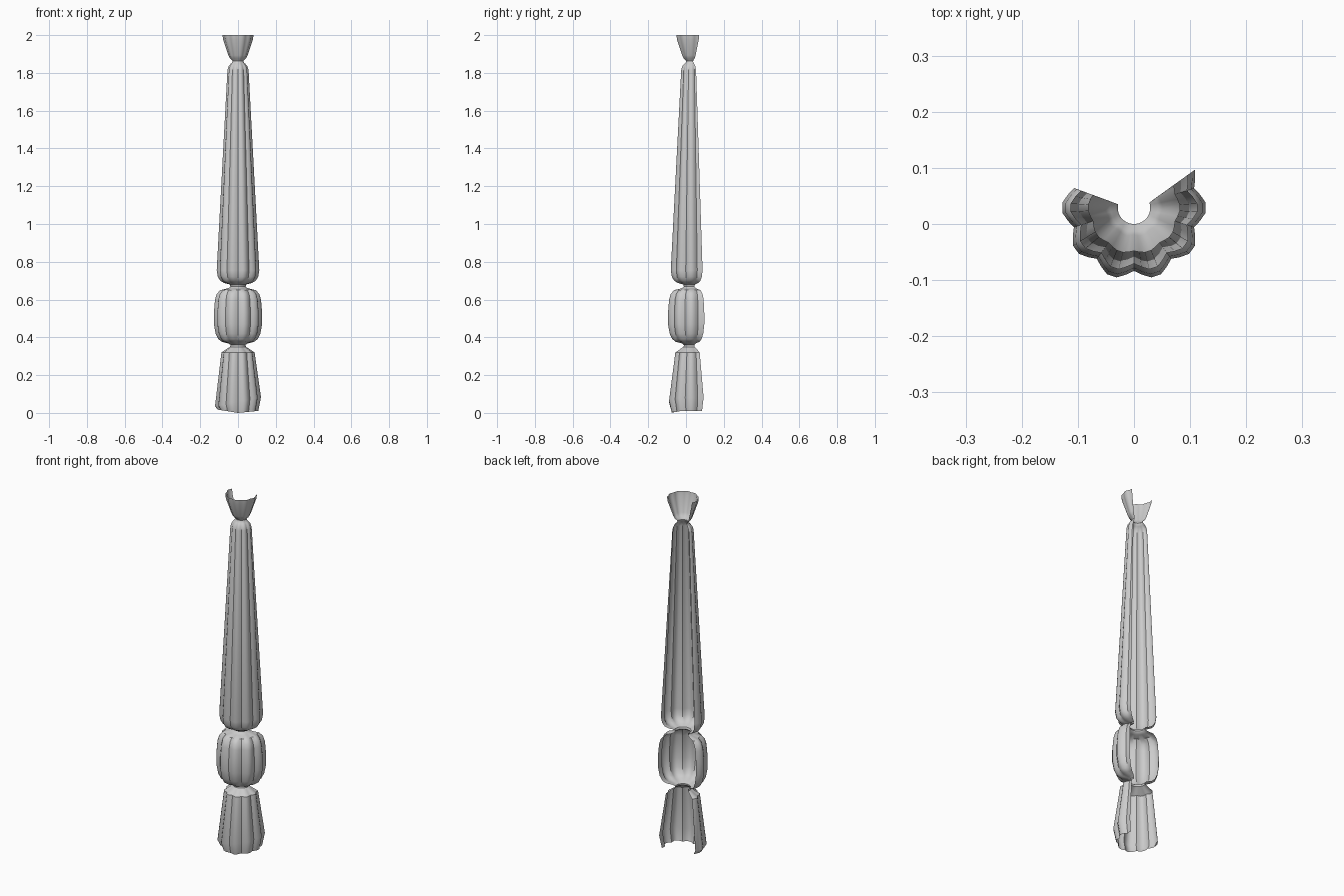
import bpy, bmesh
from math import sin, cos, asin, radians, degrees

if "Cube" in bpy.data.objects:
    bpy.data.objects.remove(bpy.data.objects["Cube"])

AXIS_Y = 0.029      # the turning axis sits slightly behind the centre
STEP = 36           # ten flutes per full turn

# flute angles: two points per rounded ridge, valley and mid points between
ANGLES = sorted(k * STEP + d for k in range(-6, 2) for d in (-11, -4, 4, 11, 18))


def ratio(a, depth):
    """Ridge radius is 1, valley radius is 1 - depth."""
    d = abs((a + 18) % STEP - 18)
    return 1 - depth * max(0, d - 4) / 14


def ring(r, depth):
    """Angles clamped to the two straight open edges at the back."""
    lo = -200 + degrees(asin(0.004 / r))
    hi = 36 - degrees(asin(0.009 / r))
    pts = []
    for a in ANGLES:
        a = min(max(a, lo), hi)
        q = r * ratio(a, depth)
        pts.append((q * cos(radians(a)), q * sin(radians(a))))
    return pts


def fluted_shell(name, profile, adjust=None):
    bm = bmesh.new()
    rows = []
    for i, (z, r, depth) in enumerate(profile):
        row = []
        for x, y in ring(r, depth):
            zz = z + (adjust(i, x, y) if adjust else 0)
            row.append(bm.verts.new((x, y + AXIS_Y, zz)))
        rows.append(row)
    for a, b in zip(rows, rows[1:]):
        for j in range(len(a) - 1):
            bm.faces.new((a[j], a[j + 1], b[j + 1], b[j]))
    bmesh.ops.remove_doubles(bm, verts=bm.verts, dist=0.0002)
    me = bpy.data.meshes.new(name)
    bm.to_mesh(me)
    bm.free()
    ob = bpy.data.objects.new(name, me)
    bpy.context.collection.objects.link(ob)
    bpy.ops.object.select_all(action='DESELECT')
    ob.select_set(True)
    bpy.context.view_layer.objects.active = ob
    bpy.ops.object.shade_smooth_by_angle(angle=radians(35))
    return ob


# uneven chipped bottom edge: bevel line tilts, rim rises to the left
def chipped(i, x, y):
    if i == 0:
        return 0.16 * max(0, -x) + 0.1 * max(0, x)
    if i == 1:
        return 0.2 * x
    return 0


# flared foot
fluted_shell("foot", [
    (0.0, 0.108, 0.12), (0.06, 0.122, 0.12), (0.32, 0.088, 0.11),
    (0.342, 0.055, 0.06), (0.35, 0.042, 0), (0.36, 0.040, 0)], chipped)

# rounded bulb
fluted_shell("bulb", [
    (0.36, 0.040, 0), (0.368, 0.052, 0.04), (0.376, 0.085, 0.10),
    (0.39, 0.104, 0.12), (0.42, 0.119, 0.12), (0.47, 0.128, 0.12),
    (0.53, 0.128, 0.12), (0.60, 0.122, 0.12), (0.63, 0.113, 0.12),
    (0.65, 0.094, 0.11), (0.658, 0.060, 0.06), (0.664, 0.044, 0),
    (0.67, 0.040, 0)])

# long tapered shaft
fluted_shell("shaft", [
    (0.67, 0.040, 0), (0.68, 0.044, 0.02), (0.688, 0.075, 0.08),
    (0.70, 0.094, 0.11), (0.72, 0.107, 0.12), (0.755, 0.113, 0.12),
    (1.815, 0.056, 0.10), (1.835, 0.050, 0.09), (1.848, 0.039, 0.06),
    (1.855, 0.031, 0.02), (1.862, 0.029, 0)])

# flared cup on top
fluted_shell("cup", [
    (1.862, 0.029, 0), (1.868, 0.032, 0.01), (1.877, 0.043, 0.04),
    (1.893, 0.051, 0.06), (1.975, 0.079, 0.08), (2.0, 0.082, 0.06)])
